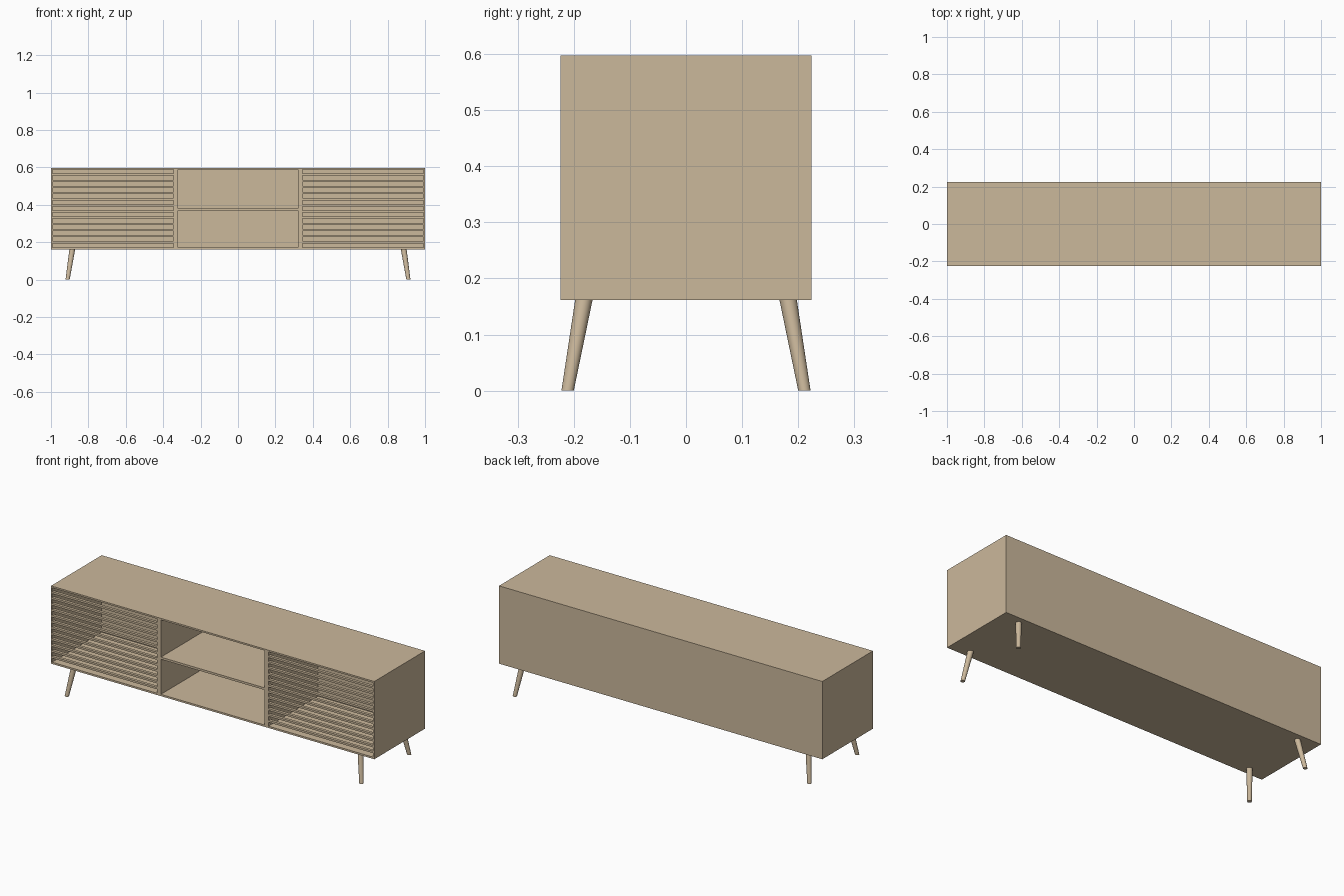
import bpy, bmesh, math
from mathutils import Vector, Matrix

if "Cube" in bpy.data.objects:
    bpy.data.objects.remove(bpy.data.objects["Cube"])

wood = bpy.data.materials.new("light oak")
wood.diffuse_color = (0.60, 0.48, 0.33, 1)
wood.use_nodes = True
wood.node_tree.nodes["Principled BSDF"].inputs["Base Color"].default_value = wood.diffuse_color


def make(name, bm):
    bmesh.ops.recalc_face_normals(bm, faces=bm.faces)
    mesh = bpy.data.meshes.new(name)
    bm.to_mesh(mesh)
    bm.free()
    mesh.materials.append(wood)
    ob = bpy.data.objects.new(name, mesh)
    bpy.context.collection.objects.link(ob)
    return ob


def box(bm, x, y, z):
    size = Vector((x[1] - x[0], y[1] - y[0], z[1] - z[0]))
    mid = Vector((x[0] + x[1], y[0] + y[1], z[0] + z[1])) / 2
    bmesh.ops.create_cube(bm, size=1, matrix=Matrix.Translation(mid) @ Matrix.Diagonal(size.to_4d()))


Z0, Z1 = 0.162, 0.597          # cabinet bottom and top
I0, I1 = 0.172, 0.588          # inside bottom and top
INNER, OUTER, MID = 0.345, 0.993, 0.32

# cabinet shell
bm = bmesh.new()
box(bm, (-1, 1), (-0.224, 0.224), (Z0, Z1))
cabinet = make("cabinet_body", bm)

# compartments: two beside, two in the middle with the shelf left between them
bm = bmesh.new()
depth = (-0.3, 0.214)
box(bm, (-OUTER, -INNER), depth, (I0, I1))
box(bm, (INNER, OUTER), depth, (I0, I1))
box(bm, (-MID, MID), depth, (I0, 0.368))
box(bm, (-MID, MID), depth, (0.380, I1))
cutter = make("compartment_cutter", bm)
cutter.hide_render = True
cutter.display_type = 'WIRE'
cut = cabinet.modifiers.new("compartments", 'BOOLEAN')
cut.operation = 'DIFFERENCE'
cut.solver = 'EXACT'
cut.object = cutter

# slatted fronts: 12 slats between 13 gaps
N, T = 12, 0.011
gap = (I1 - I0 - N * T) / (N + 1)
for side, (xa, xb) in (("left", (-OUTER, -INNER)), ("right", (INNER, OUTER))):
    bm = bmesh.new()
    for i in range(N):
        z = I0 + gap + i * (gap + T)
        box(bm, (xa, xb), (-0.224, -0.208), (z, z + T))
    make(side + "_slats", bm)

# splayed tapered legs
SIDES = 24
for sx, xn in ((-1, "left"), (1, "right")):
    for sy, yn in ((-1, "front"), (1, "back")):
        bm = bmesh.new()
        rings = []
        for x, y, z, r in ((0.911, 0.211, 0, 0.011), (0.886, 0.182, Z0, 0.0155)):
            rings.append([bm.verts.new((sx * x + r * math.cos(a), sy * y + r * math.sin(a), z))
                          for a in (2 * math.pi * k / SIDES for k in range(SIDES))])
        lo, hi = rings
        bm.faces.new(lo)
        bm.faces.new(hi)
        for k in range(SIDES):
            j = (k + 1) % SIDES
            bm.faces.new((lo[k], lo[j], hi[j], hi[k]))
        leg = make(f"{yn}_{xn}_leg", bm)
        bpy.ops.object.select_all(action='DESELECT')
        leg.select_set(True)
        bpy.context.view_layer.objects.active = leg
        bpy.ops.object.shade_smooth_by_angle(angle=math.radians(35))
